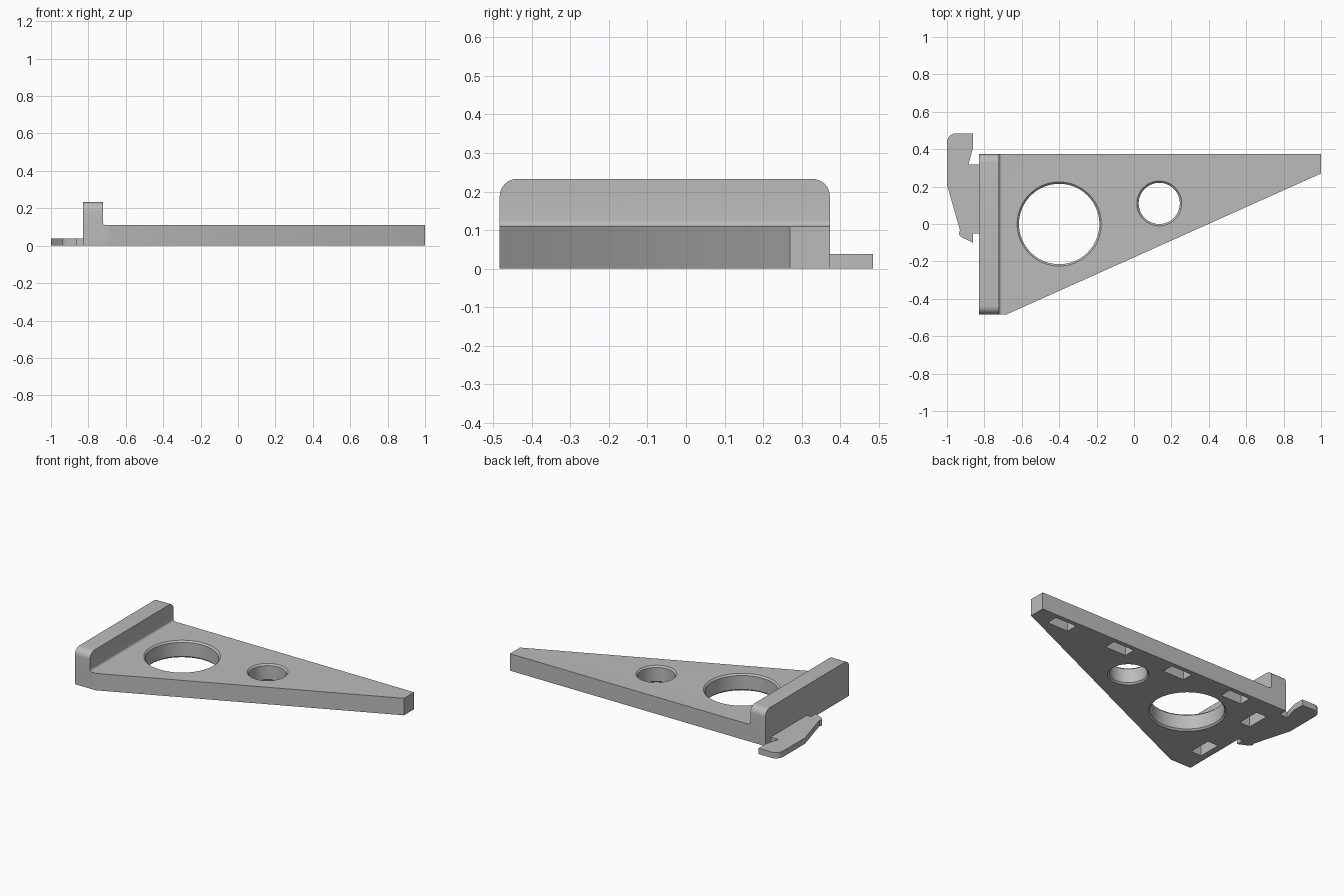
import bpy, bmesh
from math import sin, cos, pi, radians
from mathutils import Matrix, Vector

cube = bpy.data.objects.get("Cube")
if cube:
    bpy.data.objects.remove(cube, do_unlink=True)

grey = bpy.data.materials.new("light_grey")
grey.use_nodes = True
colour = (0.5, 0.5, 0.5, 1)
grey.diffuse_color = colour
grey.node_tree.nodes["Principled BSDF"].inputs["Base Color"].default_value = colour


def make_object(name, bm):
    bmesh.ops.recalc_face_normals(bm, faces=bm.faces)
    mesh = bpy.data.meshes.new(name)
    bm.to_mesh(mesh)
    bm.free()
    mesh.materials.append(grey)
    ob = bpy.data.objects.new(name, mesh)
    bpy.context.collection.objects.link(ob)
    return ob


def prism(name, points, offset):
    """Extrude a closed outline of 3D points by an offset."""
    bm = bmesh.new()
    face = bm.faces.new([bm.verts.new(p) for p in points])
    top = bmesh.ops.extrude_face_region(bm, geom=[face], use_keep_orig=True)
    moved = [v for v in top["geom"] if isinstance(v, bmesh.types.BMVert)]
    bmesh.ops.translate(bm, verts=moved, vec=offset)
    return make_object(name, bm)


def arc(cx, cy, r, start, end, steps=8):
    return [(cx + r * cos(radians(start + (end - start) * i / steps)),
             cy + r * sin(radians(start + (end - start) * i / steps)))
            for i in range(steps + 1)]


def hole_cutter(x, y, r, bevel=0.01):
    """Round cutter that flares at both plate surfaces."""
    bm = bmesh.new()
    profile = [(r + 2 * bevel, -bevel), (r, bevel),
               (r, thick - bevel), (r + 2 * bevel, thick + bevel)]
    rings = [[bm.verts.new((x + rr * cos(a * pi / 32), y + rr * sin(a * pi / 32), z))
              for a in range(64)] for rr, z in profile]
    for low, high in zip(rings, rings[1:]):
        for i in range(64):
            j = (i + 1) % 64
            bm.faces.new((low[i], low[j], high[j], high[i]))
    bm.faces.new(rings[0])
    bm.faces.new(rings[-1])
    return make_object("hole_cutter", bm)


def slot_cutter(x, y, sx, sy, depth=0.08):
    bm = bmesh.new()
    bmesh.ops.create_cube(bm, size=1, matrix=Matrix.Translation((x, y, 0))
                          @ Matrix.Diagonal((sx, sy, depth * 2, 1)))
    return make_object("slot_cutter", bm)


def combine(target, other, operation):
    mod = target.modifiers.new("combine", "BOOLEAN")
    mod.operation, mod.object, mod.solver = operation, other, "EXACT"
    bpy.context.view_layer.objects.active = target
    bpy.ops.object.modifier_apply(modifier=mod.name)
    bpy.data.objects.remove(other, do_unlink=True)


thick, left, front, back = 0.11, -0.83, -0.483, 0.373
wall_x, wall_top, fillet = -0.722, 0.233, 0.016

# Tapered plate
outline = [(left, front), (-0.68, front), (1, 0.27), (1, back), (left, back)]
bracket = prism("bracket", [(x, y, 0) for x, y in outline], Vector((0, 0, thick)))

# Upright lip with rounded ends, plus the fillet at its foot
r = 0.045
lip_outline = ([(front, 0.04), (back, 0.04)]
               + arc(back - r, wall_top - r, r, 0, 90)
               + arc(front + r, wall_top - r, r, 90, 180))
lip = prism("lip", [(left, y, z) for y, z in lip_outline], Vector((wall_x - left, 0, 0)))
combine(bracket, lip, "UNION")
curve = arc(wall_x + fillet, thick + fillet, fillet, 180, 270, 6)
foot = [(wall_x - 0.02, thick + fillet)] + curve + [
    (wall_x + fillet, thick - 0.02), (wall_x - 0.02, thick - 0.02)]
combine(bracket, prism("fillet", [(x, front, z) for x, z in foot],
                       Vector((0, back - front, 0))), "UNION")

# Round holes through the plate
for x, y, radius in ((-0.4, 0, 0.215), (0.135, 0.11, 0.11)):
    combine(bracket, hole_cutter(x, y, radius), "DIFFERENCE")

# Blind slots underneath, along the back and left edges
pitch, long_side, short_side = 0.435, 0.15, 0.075
for i in range(4):
    combine(bracket, slot_cutter(0.8 - i * pitch, 0.307, long_side, short_side), "DIFFERENCE")
for i in range(2):
    combine(bracket, slot_cutter(-0.75, 0.174 - i * pitch, short_side, long_side), "DIFFERENCE")

# Thin hooked tab on the left side
tab_outline = ([(left, 0.318), (-0.885, 0.318), (-0.86, 0.41), (-0.86, 0.485)]
               + arc(-0.95, 0.435, 0.05, 90, 180)
               + [(-1, 0.21), (-0.93, -0.035)]
               + arc(-0.892, -0.03, 0.05, 205, 240, 4)
               + [(-0.86, -0.1), (-0.86, -0.052), (left, -0.052)])
tab = prism("hooked_tab", [(x, y, 0) for x, y in tab_outline], Vector((0, 0, 0.038)))

for ob in (bracket, tab):
    bpy.ops.object.select_all(action="DESELECT")
    ob.select_set(True)
    bpy.context.view_layer.objects.active = ob
    bpy.ops.object.shade_smooth_by_angle(angle=radians(30))
